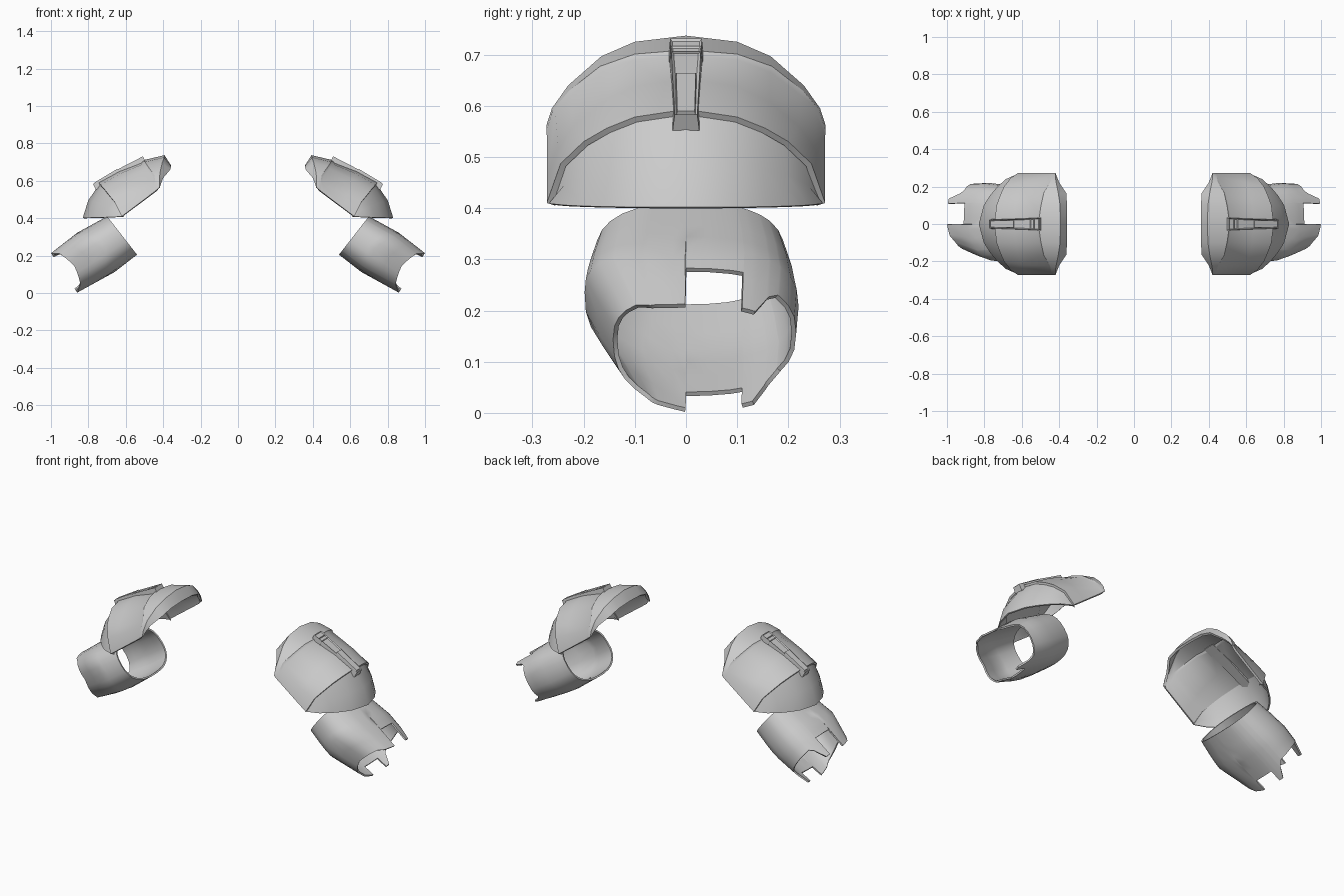
import bpy, bmesh, math
from mathutils import Vector

if "Cube" in bpy.data.objects:
    bpy.data.objects.remove(bpy.data.objects["Cube"])

metal = bpy.data.materials.new("light_grey_metal")
metal.diffuse_color = (0.6, 0.6, 0.6, 1)
metal.use_nodes = True
metal.node_tree.nodes["Principled BSDF"].inputs["Base Color"].default_value = metal.diffuse_color


def finish(name, bm, ref, thickness=0.0, angle=32):
    """Orient the shell away from ref, thicken it inward, mirror it to the other side."""
    bmesh.ops.remove_doubles(bm, verts=bm.verts, dist=0.0002)
    bmesh.ops.recalc_face_normals(bm, faces=bm.faces)
    ref = Vector(ref)
    if sum(f.normal.dot(f.calc_center_median() - ref) * f.calc_area() for f in bm.faces) < 0:
        bmesh.ops.reverse_faces(bm, faces=bm.faces)
    me = bpy.data.meshes.new(name)
    bm.to_mesh(me)
    bm.free()
    me.materials.append(metal)
    ob = bpy.data.objects.new(name, me)
    bpy.context.collection.objects.link(ob)
    bpy.ops.object.select_all(action='DESELECT')
    ob.select_set(True)
    bpy.context.view_layer.objects.active = ob
    if thickness:
        mod = ob.modifiers.new("thickness", 'SOLIDIFY')
        mod.thickness = thickness
        mod.offset = -1
        bpy.ops.object.modifier_apply(modifier=mod.name)
    mod = ob.modifiers.new("other_side", 'MIRROR')
    mod.use_mirror_merge = False
    bpy.ops.object.modifier_apply(modifier=mod.name)
    bpy.ops.object.shade_smooth_by_angle(angle=math.radians(angle))
    return ob


def loft(rows, closed=False):
    bm = bmesh.new()
    grid = [[bm.verts.new(p) for p in row] for row in rows]
    for a, b in zip(grid, grid[1:]):
        n = len(a)
        for i in range(n if closed else n - 1):
            j = (i + 1) % n
            bm.faces.new((a[i], a[j], b[j], b[i]))
    return bm


def both(half):
    """Extend a half row (from y=0 outward) to the full front-to-back row."""
    return [(x, -y, z) for x, y, z in reversed(half[1:])] + list(half)


def interp(table, t):
    for (t0, v0), (t1, v1) in zip(table, table[1:]):
        if t <= t1:
            return v0 + (v1 - v0) * (t - t0) / (t1 - t0)
    return table[-1][1]


# --- arm cuff: tilted rounded tube with notched outer rim ---
TOP_X = [(0, .70), (.5, .86), (1, 1.0)]
TOP_Z = [(0, .41), (.5, .322), (1, .213)]
BOT_X = [(0, .54), (.4, .66), (1, .86)]
BOT_Z = [(0, .205), (.4, .112), (1, .002)]
WIDTH = [(0, .185), (.25, .202), (.5, .212), (1, .203)]
# rim position along the tube by angle (0 = back, 90 = top, 180 = front)
RIM = [(0, .76), (38, .76), (46, .82), (56, 1), (65, 1), (65.3, .68), (91, .68), (91.3, 1),
       (115, .96), (130, .9), (180, .82), (230, .9), (245, .95), (268.7, 1), (269, .83),
       (295, .83), (295.3, 1), (303, 1), (314, .85), (325, .78), (360, .76)]
# where the front bevel panel begins
BEVEL = [(0, .5), (91, .5), (91.3, .85), (112, .55), (130, .48), (180, .35), (230, .48),
         (248, .55), (268.7, .85), (269, .5), (360, .5)]


def cuff_point(deg, u, inward):
    a = math.radians(deg)
    c, s = math.cos(a), math.sin(a)
    y = .008 + math.copysign(abs(c) ** .8, c) * interp(WIDTH, u) * (1 - .27 * inward)
    w = (math.copysign(abs(s) ** .8, s) * (1 - .04 * inward) + 1) / 2
    x = interp(BOT_X, u) * (1 - w) + interp(TOP_X, u) * w
    z = interp(BOT_Z, u) * (1 - w) + interp(TOP_Z, u) * w
    return x, y, z


angles = sorted({float(a) for a, _ in RIM[:-1]} | {float(a) for a in range(0, 360, 12)}
                | {112.0, 248.0})
rows = []
for k in range(7):
    row = []
    for d in angles:
        end, start = interp(RIM, d), interp(BEVEL, d)
        front = max(0, min(1, (100 - abs(d - 180)) / 50 + .2)) if 91.2 < d < 268.8 else 0
        if abs(d - 180) > 88:
            front = 0
        t = max(0, (k - 4) / 2)
        u = start * k / 4 if k <= 4 else start + (end - start) * t
        row.append(cuff_point(d, u, t * front))
    rows.append(row)
finish("arm_cuff", loft(rows, True), (.77, 0, .21), .009)

# --- upper shoulder plate: arched shell with flared sides and stepped inner lip ---
outer_rim = [(.747, 0, .593), (.735, .1, .578), (.715, .155, .556), (.695, .2, .53),
             (.66, .245, .487), (.622, .272, .41)]
mid = [(.64, 0, .652), (.632, .1, .638), (.62, .165, .606), (.6, .22, .56),
       (.585, .25, .52), (.555, .272, .46)]
step_low = [(.52, 0, .698), (.505, .1, .69), (.49, .165, .666), (.455, .225, .62),
            (.45, .255, .585), (.445, .272, .543)]
step_high = [(.512, 0, .709), (.497, .1, .701), (.482, .168, .677), (.447, .228, .63),
             (.442, .26, .592), (.438, .273, .549)]
crest = [(.393, 0, .737), (.395, .1, .725), (.405, .165, .697), (.418, .23, .64),
         (.42, .262, .595), (.42, .272, .564)]
inner_lip = [(.358, 0, .682), (.358, .1, .678), (.362, .165, .66), (.4, .222, .615),
             (.412, .252, .585), (.418, .268, .562)]
finish("shoulder_plate", loft([both(r) for r in
       (outer_rim, mid, step_low, step_high, crest, inner_lip)]), (.5, 0, .45), .012)

# --- lower shoulder plate: curved skirt under the upper rim ---
tucked = [(x - .012, y * .965, z - .003) for x, y, z in outer_rim]
bottom = [(.83, 0, .402), (.803, .1, .402), (.768, .155, .403), (.73, .2, .404),
          (.685, .24, .406), (.622, .268, .409)]
waist = [((a[0] + b[0]) / 2 + .018 * (1 - i / 5), (a[1] + b[1]) / 2, (a[2] + b[2]) / 2)
         for i, (a, b) in enumerate(zip(tucked, bottom))]
finish("lower_plate", loft([both(r) for r in (tucked, waist, bottom)]), (.5, 0, .45), .008)


# --- clip on top of the shoulder plate ---
def clip_block(name, stations, recess=0.0):
    """stations: (x, top z, half width, depth) along the slope."""
    rings = []
    for x, z, w, d in stations:
        lo = (x - .45 * d, z - .89 * d)
        rings.append([(x, -w, z), (x, w, z), (lo[0], w + .004, lo[1]), (lo[0], -w - .004, lo[1])])
    bm = loft(rings, True)
    bm.verts.ensure_lookup_table()
    for s in (0, len(stations) - 1):
        bm.faces.new([bm.verts[s * 4 + i] for i in range(4)])
    bmesh.ops.recalc_face_normals(bm, faces=bm.faces)
    if recess:
        tops = [f for f in bm.faces if f.normal.z > .75]
        bmesh.ops.inset_region(bm, faces=tops, thickness=.006, depth=-recess)
    mid_s = stations[len(stations) // 2]
    finish(name, bm, (mid_s[0] - .02, 0, mid_s[1] - .02))


clip_block("clip_bar", [(.535, .717, .029, .035), (.63, .668, .027, .035),
                        (.775, .583, .022, .035)], .005)
clip_block("clip_head", [(.508, .731, .031, .04), (.556, .706, .03, .04)], .004)
clip_block("clip_tongue", [(.645, .664, .019, .02), (.768, .59, .017, .02)])
